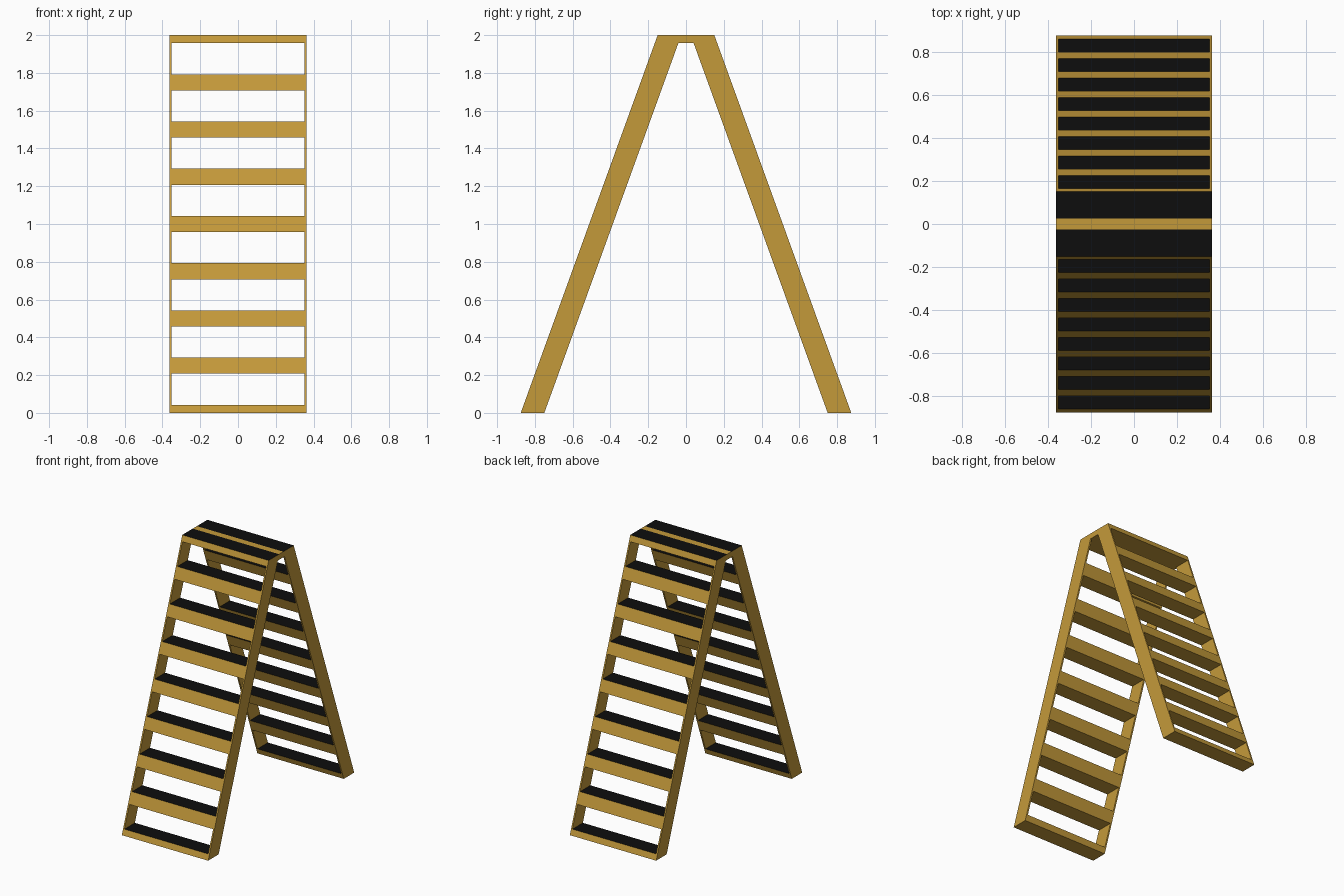
import bpy, bmesh

if "Cube" in bpy.data.objects:
    bpy.data.objects.remove(bpy.data.objects["Cube"])

HALF_W, INNER_W = 0.3625, 0.351      # outer and inner half widths
FOOT_OUT, FOOT_IN, SLOPE = 0.875, 0.75, 0.3625
RUNG_HALF, STEP, HEIGHT = 0.0425, 0.25, 2.0


def material(name, rgb):
    m = bpy.data.materials.new(name)
    m.diffuse_color = (*rgb, 1)
    m.use_nodes = True
    m.node_tree.nodes["Principled BSDF"].inputs["Base Color"].default_value = m.diffuse_color
    return m


wood = material("ochre_paint", (0.55, 0.32, 0.042))
grip = material("black_grip", (0.004, 0.004, 0.004))


def prism(name, profile, x0, x1, black_top):
    """Extrude a (y, z) profile from x0 to x1; upward faces may be black."""
    bm = bmesh.new()
    face = bm.faces.new([bm.verts.new((x0, y, z)) for y, z in profile])
    out = bmesh.ops.extrude_face_region(bm, geom=[face])
    moved = [v for v in out["geom"] if isinstance(v, bmesh.types.BMVert)]
    bmesh.ops.translate(bm, verts=moved, vec=(x1 - x0, 0, 0))
    bmesh.ops.recalc_face_normals(bm, faces=bm.faces)
    bm.normal_update()
    for f in bm.faces:
        f.material_index = int(black_top and f.normal.z > 0.99)
    me = bpy.data.meshes.new(name)
    bm.to_mesh(me)
    bm.free()
    me.materials.append(wood)
    me.materials.append(grip)
    ob = bpy.data.objects.new(name, me)
    bpy.context.collection.objects.link(ob)
    return ob


def slanted(side, z0, z1):
    """Slice of the leaning ladder between two heights."""
    return [(side * (FOOT_OUT - SLOPE * z0), z0), (side * (FOOT_IN - SLOPE * z0), z0),
            (side * (FOOT_IN - SLOPE * z1), z1), (side * (FOOT_OUT - SLOPE * z1), z1)]


for label, side in (("front", -1), ("back", 1)):
    # Thin side rails, mirrored across x
    rail = prism(label + "_rails", slanted(side, 0, HEIGHT), INNER_W, HALF_W, True)
    rail.modifiers.new("mirror", 'MIRROR').use_axis = (True, False, False)
    # Treads with black grip tops, clipped at floor and top
    for i in range(9):
        z0 = max(0, i * STEP - RUNG_HALF)
        z1 = min(HEIGHT, i * STEP + RUNG_HALF)
        prism(f"{label}_tread_{i + 1}", slanted(side, z0, z1), -INNER_W, INNER_W, True)

# Ridge bar filling the gap between the two ladders
zb = HEIGHT - RUNG_HALF
top_y, low_y = FOOT_IN - SLOPE * HEIGHT, FOOT_IN - SLOPE * zb
prism("ridge_bar", [(-low_y, zb), (low_y, zb), (top_y, HEIGHT), (-top_y, HEIGHT)],
      -HALF_W, HALF_W, False)
